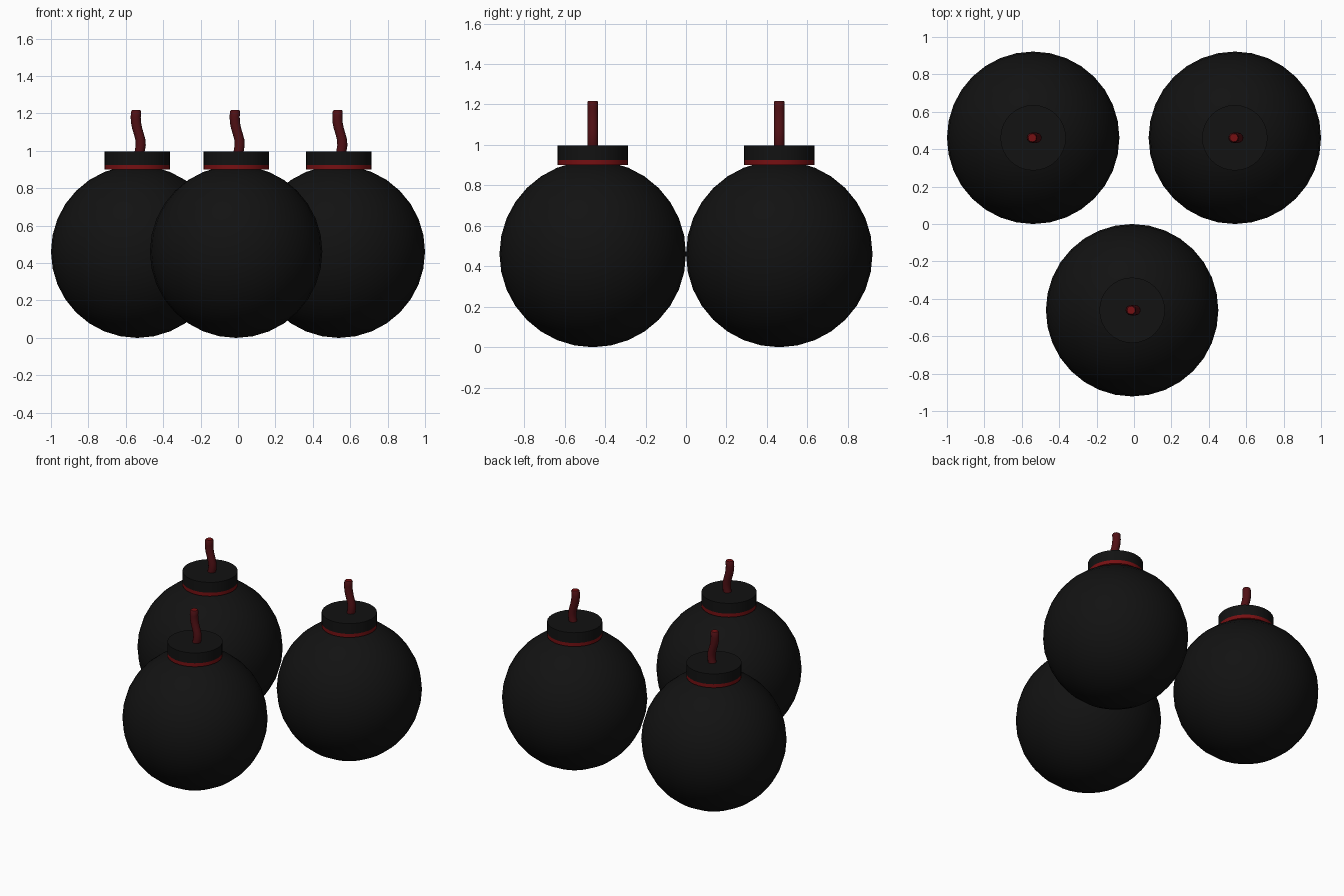
import bpy, bmesh
from math import cos, sin, pi, radians

cube = bpy.data.objects.get("Cube")
if cube:
    bpy.data.objects.remove(cube, do_unlink=True)


def material(name, rgb):
    m = bpy.data.materials.new(name)
    m.use_nodes = True
    color = (*rgb, 1)
    m.diffuse_color = color
    m.node_tree.nodes["Principled BSDF"].inputs["Base Color"].default_value = color
    return m


BLACK = material("black iron", (0.006, 0.006, 0.006))
RED = material("bright red", (0.18, 0.005, 0.006))
DARK_RED = material("dark red cord", (0.08, 0.005, 0.007))

R = 0.461          # ball radius
CAP_R = 0.175      # neck radius
FUSE_R = 0.027


def finish(bm, name, location, mats):
    bmesh.ops.recalc_face_normals(bm, faces=bm.faces)
    mesh = bpy.data.meshes.new(name)
    bm.to_mesh(mesh)
    bm.free()
    for m in mats:
        mesh.materials.append(m)
    obj = bpy.data.objects.new(name, mesh)
    obj.location = location
    bpy.context.collection.objects.link(obj)
    bpy.ops.object.select_all(action='DESELECT')
    obj.select_set(True)
    bpy.context.view_layer.objects.active = obj
    bpy.ops.object.shade_smooth_by_angle(angle=radians(35))
    return obj


def tube(rings, sides):
    """Stack of level rings given as (x offset, z, radius), closed at both ends."""
    bm = bmesh.new()
    loops = [[bm.verts.new((x + r * cos(2 * pi * i / sides),
                            r * sin(2 * pi * i / sides), z))
              for i in range(sides)] for x, z, r in rings]
    for a, b in zip(loops, loops[1:]):
        for i in range(sides):
            j = (i + 1) % sides
            bm.faces.new((a[i], a[j], b[j], b[i]))
    bm.faces.new(loops[0][::-1])
    bm.faces.new(loops[-1])
    return bm


def build_bomb(place, x, y):
    spot = (x, y, 0)

    # Round body
    bm = bmesh.new()
    bmesh.ops.create_uvsphere(bm, u_segments=32, v_segments=16, radius=R)
    finish(bm, place + "_ball", (x, y, R), [BLACK])

    # Red collar and black cap
    finish(tube([(0, 0.9, CAP_R), (0, 0.925, CAP_R)], 32),
           place + "_collar", spot, [RED])
    finish(tube([(0, 0.925, CAP_R), (0, 0.997, CAP_R)], 32),
           place + "_cap", spot, [BLACK])

    # Wavy fuse with a brighter end face
    path = [(0.005, 0.97), (0.014, 1.0), (0.019, 1.03), (0.017, 1.06),
            (0.009, 1.09), (0, 1.12), (-0.006, 1.15), (-0.008, 1.18),
            (-0.006, 1.21)]
    rings = [(px, pz, FUSE_R) for px, pz in path] + [(-0.005, 1.218, FUSE_R * 0.8)]
    bm = tube(rings, 12)
    bm.faces.ensure_lookup_table()
    bm.faces[-1].material_index = 1
    finish(bm, place + "_fuse", spot, [DARK_RED, RED])


for place, x, y in (("right", -0.539, 0.461), ("left", 0.539, 0.461),
                    ("front", -0.01, -0.461)):
    build_bomb(place, x, y)
